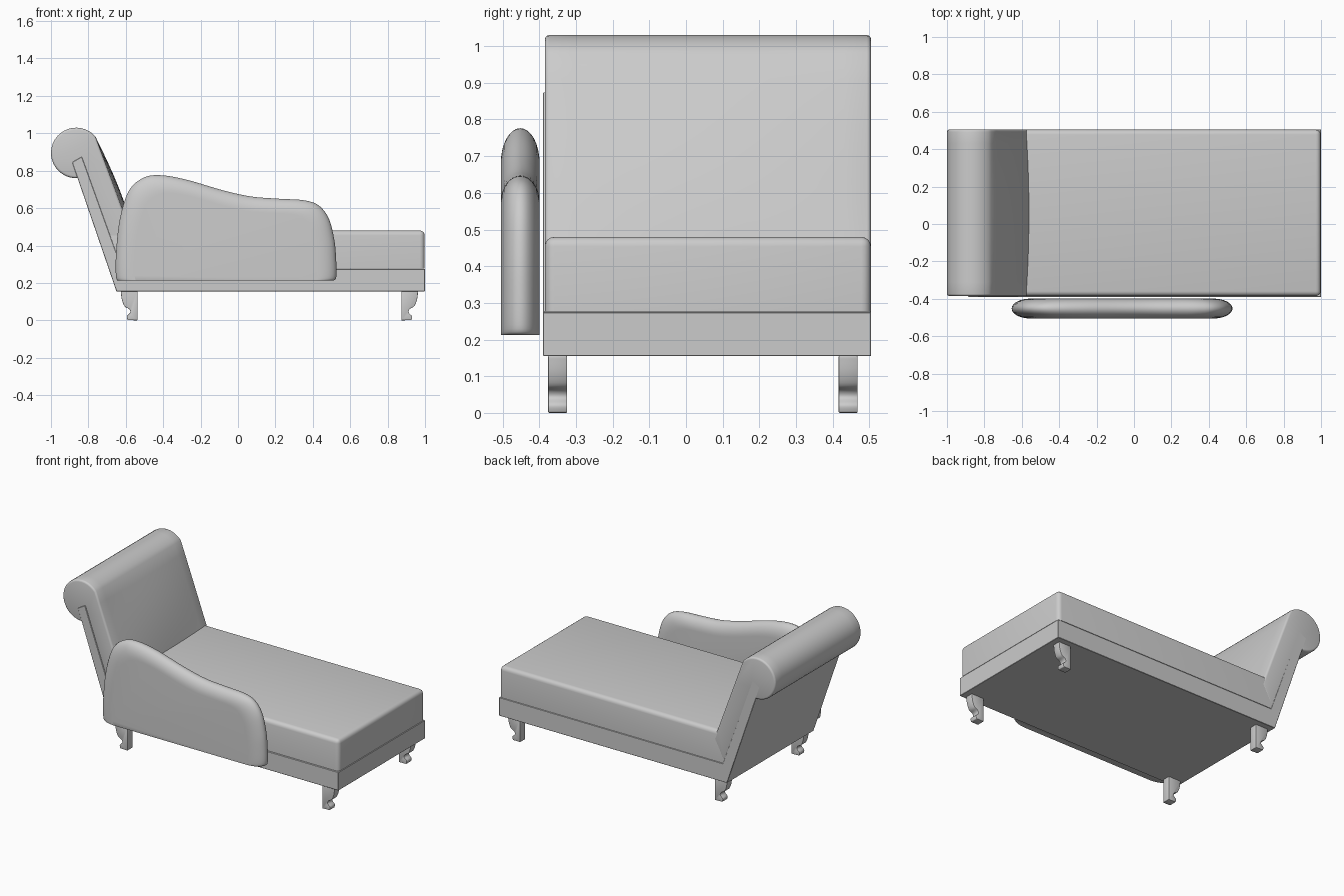
import bpy, bmesh, math

if "Cube" in bpy.data.objects:
    bpy.data.objects.remove(bpy.data.objects["Cube"])

Y0, Y1 = -0.385, 0.505      # cushion width


def finish(name, bm, bevel=0, segs=3, pick=None):
    """Bevel sharp edges, then turn the bmesh into a smooth-shaded object."""
    bmesh.ops.recalc_face_normals(bm, faces=bm.faces)
    if bevel:
        edges = [e for e in bm.edges if len(e.link_faces) == 2
                 and e.calc_face_angle(0) > math.radians(40)
                 and (pick is None or pick(e))]
        bmesh.ops.bevel(bm, geom=edges, offset=bevel, segments=segs,
                        profile=0.5, affect='EDGES', clamp_overlap=True)
    me = bpy.data.meshes.new(name)
    bm.to_mesh(me)
    bm.free()
    ob = bpy.data.objects.new(name, me)
    bpy.context.collection.objects.link(ob)
    bpy.ops.object.select_all(action='DESELECT')
    ob.select_set(True)
    bpy.context.view_layer.objects.active = ob
    bpy.ops.object.shade_smooth_by_angle(angle=math.radians(35))
    return ob


def loft(rings):
    """Closed solid through equal-length rings of 3D points."""
    bm = bmesh.new()
    vs = [[bm.verts.new(p) for p in r] for r in rings]
    for a, b in zip(vs, vs[1:]):
        n = len(a)
        for i in range(n):
            j = (i + 1) % n
            bm.faces.new((a[i], a[j], b[j], b[i]))
    bm.faces.new(vs[0])
    bm.faces.new(vs[-1])
    return bm


def prism(profile, ya, yb):
    return loft([[(x, y, z) for x, z in profile] for y in (ya, yb)])


def smooth_curve(pts, n=6):
    """Catmull-Rom curve through an open list of 2D points."""
    out = []
    p = [pts[0]] + pts + [pts[-1]]
    for i in range(1, len(p) - 2):
        for k in range(n):
            t = k / n
            out.append(tuple(0.5 * (2 * b + (c - a) * t + (2*a - 5*b + 4*c - d) * t*t
                                    + (3*b - a - 3*c + d) * t**3)
                             for a, b, c, d in zip(*p[i - 1:i + 3])))
    return out + [pts[-1]]


# base frame with sloping back board
finish("base_frame", prism([(-0.65, 0.155), (1.0, 0.155), (1.0, 0.275), (-0.62, 0.275),
                            (-0.835, 0.875), (-0.887, 0.845)], -0.39, 0.505), 0.002, 1)

# seat cushion
finish("seat_cushion", prism([(-0.645, 0.277), (0.998, 0.277), (0.998, 0.48), (-0.70, 0.48)],
                             Y0, Y1 - 0.001), 0.026, 4,
       lambda e: max(v.co.z for v in e.verts) > 0.4 and max(v.co.x for v in e.verts) > 0)

# back cushion: crowned front face running into a rolled top
rings = []
for k in range(13):
    u = -1 + k / 6
    crown = 1 - u * u
    ring = []
    for i in range(9):
        t = i / 8
        x = -0.555 + t * (-0.762 + 0.555)
        z = 0.42 + t * (0.982 - 0.42)
        ring.append((x + crown * 0.025 * math.sin(math.pi * (0.12 + 0.88 * t)), z))
    for i in range(1, 25):
        a = math.radians(40 + 235 * i / 24)
        ring.append((-0.865 + 0.135 * math.cos(a), 0.895 + 0.135 * math.sin(a)))
    ring += [(-0.825, 0.80), (-0.63, 0.28)]
    y = (Y0 + Y1) / 2 + u * (Y1 - Y0) / 2
    rings.append([(x, y, z) for x, z in ring])
finish("back_cushion", loft(rings), 0.012, 3,
       lambda e: all(abs(v.co.y - e.verts[0].co.y) < 1e-5 for v in e.verts))

# side arm: curved outline with rounded rim and flat bottom
outline = smooth_curve([(-0.635, 0.212), (-0.652, 0.23), (-0.652, 0.36), (-0.632, 0.54),
                        (-0.585, 0.69), (-0.51, 0.76), (-0.42, 0.776), (-0.28, 0.753),
                        (-0.08, 0.695), (0.07, 0.662), (0.22, 0.65), (0.35, 0.642),
                        (0.43, 0.615), (0.485, 0.545), (0.515, 0.43), (0.525, 0.32),
                        (0.525, 0.23), (0.508, 0.212)])
rings = []
for k in range(-8, 9):
    a = math.pi / 2 * k / 8
    s = 1 - 0.17 * (1 - math.cos(a))
    rings.append([(-0.065 + (x + 0.065) * s, -0.452 + 0.053 * math.sin(a),
                   0.212 + (z - 0.212) * s) for x, z in outline])
finish("side_arm", loft(rings))

# scrolled legs, mirrored about the middle of the base
leg = smooth_curve([(0.963, 0.156), (0.957, 0.11), (0.942, 0.075), (0.918, 0.06),
                    (0.912, 0.042), (0.93, 0.022), (0.926, 0.001)], 4)
leg += [(0.873, 0.0), (0.873, 0.156)]
for end, m in (("foot_end", 1), ("back_end", -1)):
    for side, y in (("front", -0.35), ("rear", 0.442)):
        prof = [(0.168 + m * (x - 0.168), max(z, 0)) for x, z in leg]
        finish(f"{side}_{end}_leg", prism(prof, y - 0.026, y + 0.026), 0.003, 2)
